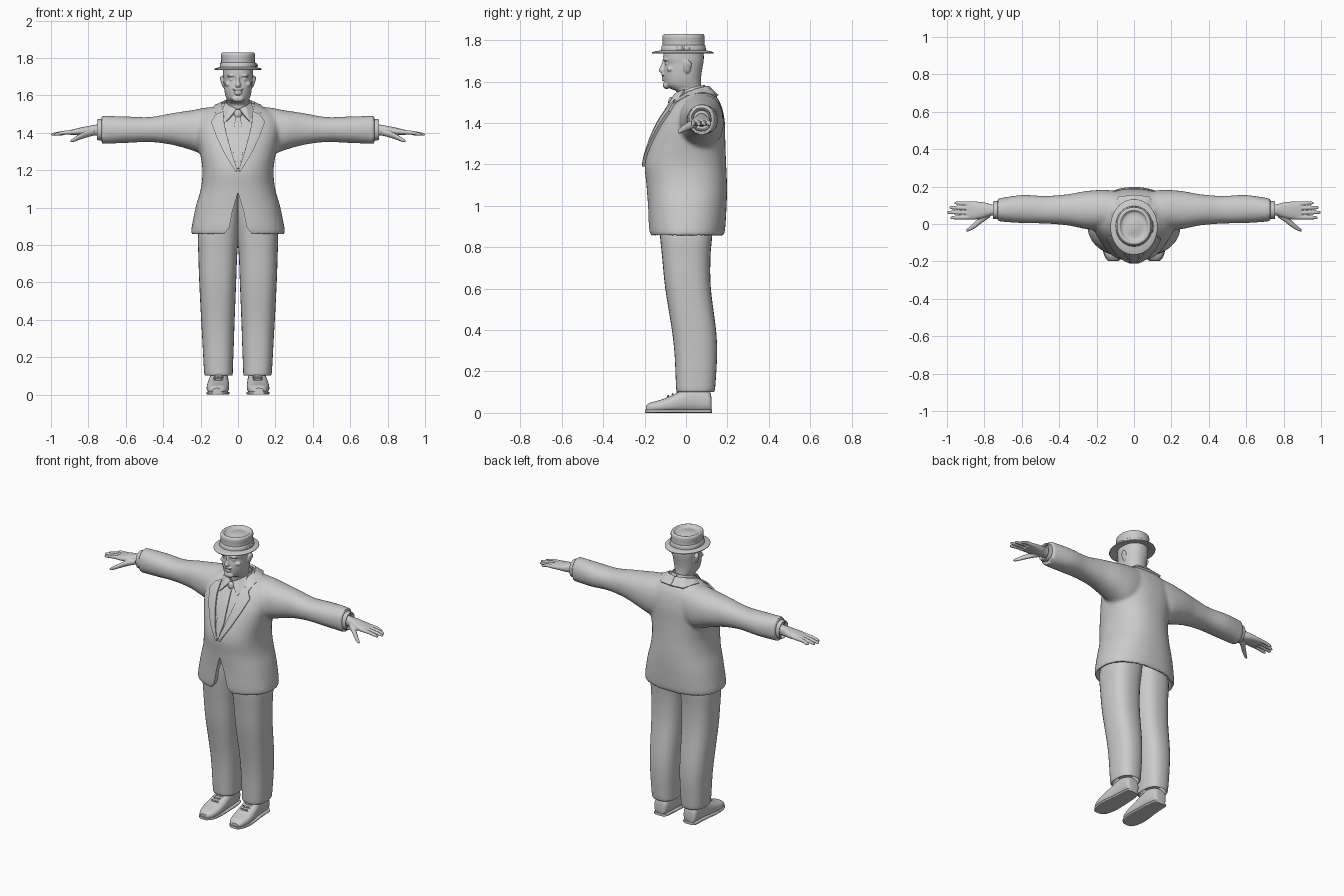
import bpy, bmesh, math
from mathutils import Vector, Matrix
from mathutils.bvhtree import BVHTree


def catmull(secs, steps):
    out = []
    for i in range(len(secs) - 1):
        p0, p1, p2, p3 = (secs[max(0, min(len(secs) - 1, i + k))] for k in (-1, 0, 1, 2))
        for s in range(steps):
            t = s / steps
            out.append([0.5 * (2 * b + (c - a) * t + (2 * a - 5 * b + 4 * c - d) * t * t
                               + (3 * b - a - 3 * c + d) * t ** 3)
                        for a, b, c, d in zip(p0, p1, p2, p3)])
    return out + [list(secs[-1])]


def loft(bm, axis, secs, p=2.3, n=32, steps=4):
    """Skin rounded sections (t, a0, a1, b0, b1) along an axis."""
    rings = []
    for t, a0, a1, b0, b1 in catmull(secs, steps):
        ring = []
        for k in range(n):
            c, s = math.cos(2 * math.pi * k / n), math.sin(2 * math.pi * k / n)
            a = (a0 + a1) / 2 + (a1 - a0) / 2 * math.copysign(abs(c) ** (2 / p), c)
            b = (b0 + b1) / 2 + (b1 - b0) / 2 * math.copysign(abs(s) ** (2 / p), s)
            ring.append(bm.verts.new({'x': (t, a, b), 'y': (a, t, b), 'z': (a, b, t)}[axis]))
        rings.append(ring)
    for r, q in zip(rings, rings[1:]):
        for k in range(n):
            bm.faces.new((r[k], r[(k + 1) % n], q[(k + 1) % n], q[k]))
    bm.faces.new(rings[0])
    bm.faces.new(rings[-1])


def sym(secs):
    return [(z, -rx, rx, y0, y1) for z, rx, y0, y1 in secs]


def blob(bm, loc, size, rot=0):
    m = Matrix.Translation(loc) @ Matrix.Rotation(rot, 4, 'Y') @ Matrix.Diagonal((*size, 1))
    bmesh.ops.create_uvsphere(bm, u_segments=16, v_segments=10, radius=1, matrix=m)


def finish(bm, name, mirror=False, voxel=0, smooth=0, thick=0, cutter=None):
    bmesh.ops.recalc_face_normals(bm, faces=bm.faces)
    me = bpy.data.meshes.new(name)
    bm.to_mesh(me)
    bm.free()
    ob = bpy.data.objects.new(name, me)
    bpy.context.collection.objects.link(ob)
    if thick:
        m = ob.modifiers.new("solid", 'SOLIDIFY')
        m.thickness, m.offset = thick, 0
    if voxel:
        m = ob.modifiers.new("remesh", 'REMESH')
        m.mode, m.voxel_size = 'VOXEL', voxel
    if smooth:
        m = ob.modifiers.new("smooth", 'SMOOTH')
        m.factor, m.iterations = 0.5, smooth
    if cutter:
        m = ob.modifiers.new("cut", 'BOOLEAN')
        m.operation, m.object, m.solver = 'DIFFERENCE', cutter, 'EXACT'
    if mirror:
        m = ob.modifiers.new("mirror", 'MIRROR')
        m.use_mirror_merge = False
    dg = bpy.context.evaluated_depsgraph_get()
    baked = bpy.data.meshes.new_from_object(ob.evaluated_get(dg))
    ob.modifiers.clear()
    ob.data = baked
    bpy.ops.object.select_all(action='DESELECT')
    ob.select_set(True)
    bpy.context.view_layer.objects.active = ob
    bpy.ops.object.shade_smooth_by_angle(angle=math.radians(45))
    return ob


def resample(pts, n):
    out = []
    for i in range(n + 1):
        f = i / n * (len(pts) - 1)
        k = min(int(f), len(pts) - 2)
        out.append(Vector(pts[k]).lerp(Vector(pts[k + 1]), f - k))
    return out


def strip(name, A, B, thick, bvh=None, lift=0, mirror=True, n=16, m=8):
    """Cloth strip between two edges; (x, z) edges are laid on the jacket front."""
    bm = bmesh.new()
    grid = []
    for a, b in zip(resample(A, n), resample(B, n)):
        row = []
        for j in range(m + 1):
            v = a.lerp(b, j / m)
            if bvh:
                hit = bvh.ray_cast(Vector((v[0], -1, v[1])), Vector((0, 1, 0)))[0]
                v = Vector((v[0], (hit.y if hit else -0.05) - lift, v[1]))
            row.append(bm.verts.new(v))
        grid.append(row)
    for r, q in zip(grid, grid[1:]):
        for j in range(m):
            bm.faces.new((r[j], r[j + 1], q[j + 1], q[j]))
    return finish(bm, name, mirror, thick=thick)


# Cutter for the open jacket front below the button
half = [(0.03, 0.98), (0.045, 0.90), (0.06, 0.875), (0.09, 0.84)]
outline = [(0, 1.08)] + half + [(-x, z) for x, z in reversed(half)]
bm = bmesh.new()
f = bm.faces.new([bm.verts.new((x, -0.3, z)) for x, z in outline])
ext = bmesh.ops.extrude_face_region(bm, geom=[f])
bmesh.ops.translate(bm, vec=(0, 0.24, 0), verts=[v for v in ext['geom'] if isinstance(v, bmesh.types.BMVert)])
cutter = finish(bm, "front_opening_cutter")
cutter.hide_render = True

# Jacket: hollow body plus sleeves, fused
bm = bmesh.new()
loft(bm, 'z', sym([(1.12, .155, -.145, .145), (.95, .197, -.152, .158), (.875, .226, -.152, .158),
                   (.856, .238, -.166, .172), (.872, .251, -.179, .187), (1.0, .227, -.184, .196),
                   (1.1, .199, -.191, .198), (1.2, .19, -.199, .194), (1.3, .205, -.174, .19),
                   (1.4, .225, -.13, .188), (1.48, .215, -.078, .172), (1.53, .15, -.03, .145),
                   (1.56, .08, .0, .11)]), n=48)
for s in (1, -1):
    loft(bm, 'x', [(s * x, *r) for x, *r in [
        (.05, .0, .17, 1.30, 1.535), (.15, -.03, .182, 1.275, 1.537), (.25, -.028, .177, 1.307, 1.52),
        (.35, -.008, .16, 1.335, 1.505), (.47, .002, .15, 1.35, 1.484), (.6, .005, .155, 1.345, 1.487),
        (.73, .014, .136, 1.34, 1.491)]], p=2.2)
jacket = finish(bm, "jacket", voxel=0.011, smooth=4, cutter=cutter)
bpy.data.objects.remove(cutter)
bvh = BVHTree.FromObject(jacket, bpy.context.evaluated_depsgraph_get())

# Shirt front, tie, lapels
inner = [(.003, 1.2), (.03, 1.28), (.055, 1.37), (.072, 1.44), (.078, 1.51)]
strip("shirt_front", [(-x, z) for x, z in inner], inner, .005, bvh, .003, mirror=False)
tie = [(.006, 1.21), (.027, 1.3), (.024, 1.4), (.014, 1.48)]
strip("tie", [(-x, z) for x, z in tie], tie, .01, bvh, .008, mirror=False)
strip("lapel", inner, [(.012, 1.19), (.07, 1.285), (.115, 1.38), (.142, 1.455), (.115, 1.495)],
      .014, bvh, .007)
bm = bmesh.new()
blob(bm, (0, -.07, 1.5), (.021, .016, .026))
finish(bm, "tie_knot")

# Jacket collar and shirt collar
strip("jacket_collar",
      [(0, .108, 1.572), (.055, .095, 1.572), (.083, .05, 1.56), (.086, 0, 1.538), (.08, -.045, 1.505)],
      [(0, .152, 1.53), (.08, .142, 1.53), (.122, .075, 1.542), (.128, .005, 1.525), (.115, -.06, 1.487)], .014)
strip("shirt_collar_band",
      [(0, .088, 1.582), (.045, .075, 1.58), (.067, .03, 1.572), (.06, -.02, 1.552), (.005, -.055, 1.527)],
      [(0, .1, 1.54), (.05, .09, 1.54), (.078, .03, 1.53), (.068, -.03, 1.51), (.005, -.065, 1.49)], .008)
strip("shirt_collar_flap", [(.008, -.06, 1.527), (.04, -.05, 1.542), (.067, -.005, 1.56)],
      [(.028, -.08, 1.497), (.062, -.098, 1.46), (.088, -.04, 1.505)], .008)

# Trousers with hollow hems
bm = bmesh.new()
loft(bm, 'z', [(1.09, -.01, .15, -.12, .12), (.95, -.01, .185, -.13, .13), (.86, -.006, .213, -.126, .127),
               (.75, .004, .212, -.115, .118), (.6, .01, .207, -.1, .12), (.4, .018, .197, -.068, .145),
               (.28, .022, .19, -.055, .15), (.15, .027, .183, -.049, .143), (.108, .029, .179, -.046, .138),
               (.107, .037, .17, -.038, .13), (.17, .04, .167, -.035, .127)], p=2.5)
finish(bm, "trouser_leg", mirror=True)

# Shoes, soles and laces
shoe = [(.123, .08, .13, .01, .07), (.112, .062, .148, .004, .105), (.05, .052, .153, .002, .128),
        (0, .05, .157, .002, .118), (-.06, .047, .165, .002, .088), (-.12, .049, .167, .002, .064),
        (-.17, .062, .155, .002, .05), (-.194, .085, .137, .006, .034)]
bm = bmesh.new()
loft(bm, 'y', shoe, p=2.5)
finish(bm, "shoe", mirror=True)
bm = bmesh.new()
loft(bm, 'y', [(y * 1.02, a - .002, b + .002, 0, .016) for y, a, b, *_ in shoe], p=5)
finish(bm, "shoe_sole", mirror=True)
bm = bmesh.new()
for y, z in ((-.02, .109), (-.042, .099), (-.064, .088), (-.086, .079)):
    for r in (.2, -.2):
        blob(bm, (.105, y, z), (.028, .005, .005), r)
finish(bm, "shoe_laces", mirror=True)

# Shirt cuffs and hands
bm = bmesh.new()
loft(bm, 'x', [(.70, .026, .122, 1.36, 1.472), (.75, .026, .122, 1.36, 1.472),
               (.752, .033, .115, 1.368, 1.464), (.735, .036, .112, 1.37, 1.46)], p=2.2)
finish(bm, "shirt_cuff", mirror=True)
bm = bmesh.new()
loft(bm, 'x', [(.72, .045, .105, 1.382, 1.447), (.76, .045, .105, 1.384, 1.443), (.80, .034, .115, 1.384, 1.436),
               (.85, .024, .12, 1.386, 1.426), (.895, .024, .119, 1.388, 1.415)])
for y0, y1, tip in ((.108, .112, .958), (.084, .088, .986), (.06, .062, .997), (.036, .034, .98)):
    loft(bm, 'x', [(.86, y0 - .012, y0 + .012, 1.391, 1.417), (.92, (y0 + y1) / 2 - .011, (y0 + y1) / 2 + .011, 1.39, 1.412),
                   (tip - .012, y1 - .009, y1 + .009, 1.384, 1.401), (tip + .002, y1 - .004, y1 + .004, 1.387, 1.396)],
         p=2, n=12)
loft(bm, 'x', [(.77, .035, .075, 1.385, 1.42), (.81, .008, .05, 1.374, 1.412), (.85, -.022, .012, 1.361, 1.391),
               (.88, -.038, -.015, 1.35, 1.372), (.896, -.04, -.028, 1.35, 1.36)], p=2, n=16)
finish(bm, "hand", mirror=True, voxel=.0035, smooth=2)

# Head: skull and neck with fused features
bm = bmesh.new()
loft(bm, 'z', sym([(1.47, .06, -.045, .09), (1.545, .058, -.042, .08), (1.565, .055, -.075, .076),
                   (1.582, .062, -.099, .073), (1.61, .07, -.106, .072), (1.645, .075, -.108, .076),
                   (1.685, .078, -.103, .083), (1.71, .08, -.11, .086), (1.76, .08, -.108, .085)]), p=2.2)
loft(bm, 'z', sym([(1.705, .009, -.112, -.08), (1.675, .011, -.122, -.08), (1.655, .016, -.133, -.08),
                   (1.643, .015, -.125, -.08)]), p=2, n=16)
blob(bm, (0, -.109, 1.632), (.03, .011, .007))
blob(bm, (0, -.108, 1.618), (.022, .009, .005))
blob(bm, (0, -.107, 1.608), (.019, .01, .006))
blob(bm, (0, -.094, 1.582), (.033, .018, .019))
for s in (1, -1):
    blob(bm, (s * .034, -.1, 1.706), (.025, .01, .007), s * .15)
    blob(bm, (s * .032, -.091, 1.685), (.014, .01, .008))
    blob(bm, (s * .05, -.075, 1.66), (.02, .018, .014))
    blob(bm, (s * .08, .005, 1.672), (.011, .019, .034), s * .2)
    blob(bm, (s * .086, .012, 1.68), (.008, .016, .022), s * .3)
finish(bm, "head", voxel=.0035, smooth=2)

# Hat: brim, crown with dented top, band and bow
bm = bmesh.new()
loft(bm, 'z', sym([(1.742, .08, -.11, .085), (1.737, .11, -.14, .112), (1.735, .124, -.162, .13),
                   (1.741, .126, -.164, .132), (1.746, .115, -.148, .118), (1.752, .09, -.112, .09)]), p=2, n=48)
finish(bm, "hat_brim")
bm = bmesh.new()
loft(bm, 'z', sym([(1.742, .094, -.116, .092), (1.78, .09, -.113, .09), (1.815, .092, -.114, .09),
                   (1.827, .087, -.108, .085), (1.829, .077, -.097, .075), (1.818, .066, -.086, .064),
                   (1.815, .05, -.068, .046), (1.822, .015, -.03, .01)]), p=2.1, n=48)
finish(bm, "hat_crown")
bm = bmesh.new()
loft(bm, 'z', sym([(1.743, .096, -.118, .094), (1.747, .098, -.12, .096), (1.772, .095, -.117, .094),
                   (1.775, .088, -.11, .088)]), p=2.1, n=48, steps=2)
finish(bm, "hat_band")
bm = bmesh.new()
for y in (-.03, .002):
    blob(bm, (.097, y, 1.76), (.006, .017, .012))
blob(bm, (.1, -.014, 1.76), (.006, .006, .009))
finish(bm, "hat_bow")
